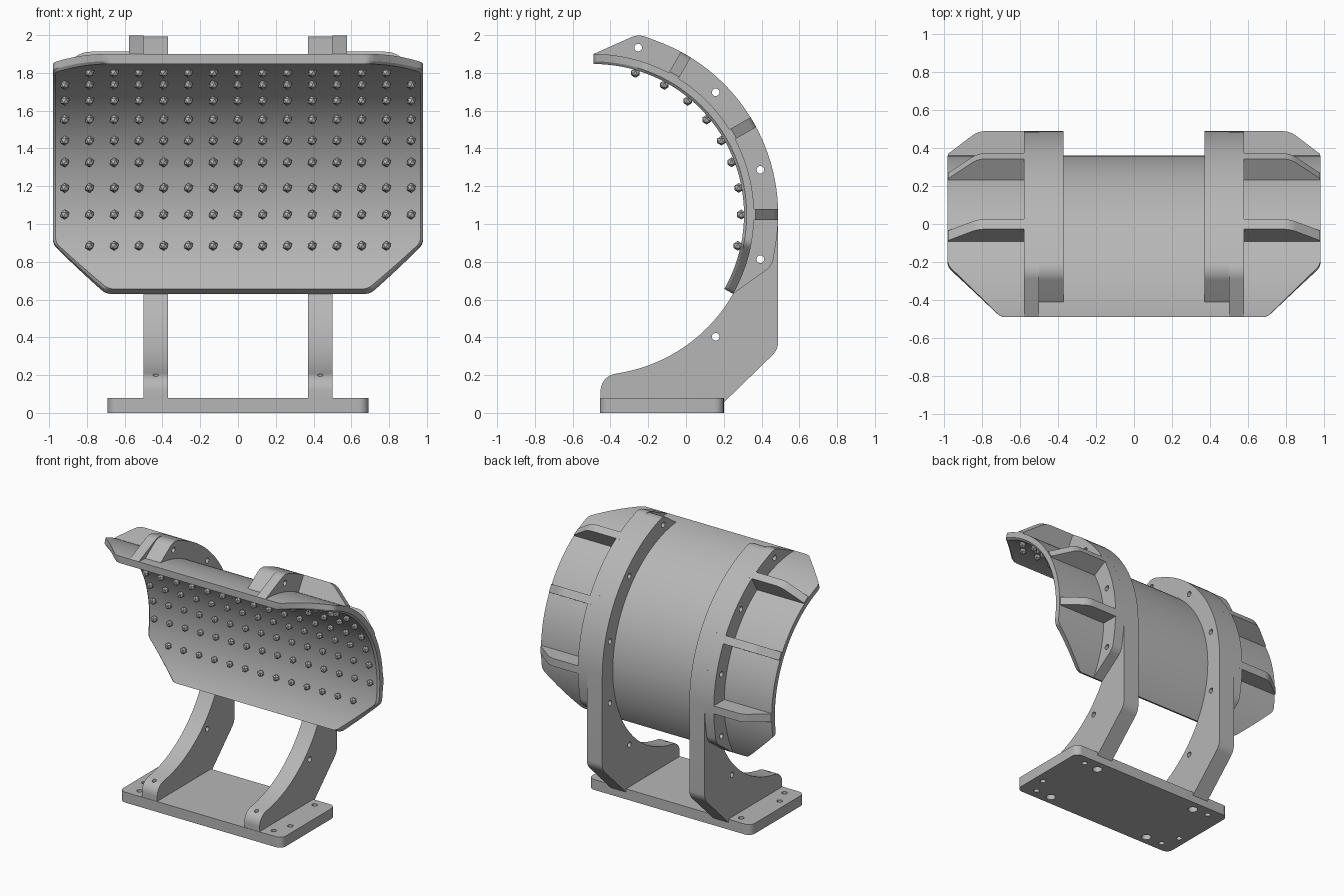
import bpy, bmesh, math
from mathutils import Matrix, Vector

if "Cube" in bpy.data.objects:
    bpy.data.objects.remove(bpy.data.objects["Cube"])

# One plain grey for everything
grey = bpy.data.materials.new("light_grey")
grey.use_nodes = True
grey.diffuse_color = (0.47, 0.47, 0.47, 1)
grey.node_tree.nodes["Principled BSDF"].inputs["Base Color"].default_value = (0.47, 0.47, 0.47, 1)

# Shared arc: centre in the YZ plane and the three radii
CY, CZ = -0.49, 1.05
R_IN, R_SHELL, R_RIM = 0.797, 0.85, 0.978
A_LOW, A_TOP = -29.6, 90


def polar(r, deg):
    a = math.radians(deg)
    return (CY + r * math.cos(a), CZ + r * math.sin(a))


def arc(r, start, end, n):
    return [polar(r, start + (end - start) * i / n) for i in range(n + 1)]


def rounded(points, closed=True):
    """Round each (u, v, radius) corner; plain (u, v) points stay sharp."""
    out = []
    n = len(points)
    for i, p in enumerate(points):
        c = Vector(p[:2])
        if len(p) < 3 or (not closed and i in (0, n - 1)):
            out.append(tuple(c))
            continue
        d0 = (Vector(points[i - 1][:2]) - c).normalized()
        d1 = (Vector(points[(i + 1) % n][:2]) - c).normalized()
        half = d0.angle(d1) / 2
        mid = c + (d0 + d1).normalized() * p[2] / math.sin(half)
        a, b = c + d0 * p[2] / math.tan(half), c + d1 * p[2] / math.tan(half)
        for k in range(9):
            d = (a - mid).lerp(b - mid, k / 8).normalized()
            out.append(tuple(mid + d * p[2]))
    return out


def finish(name, bm):
    bmesh.ops.recalc_face_normals(bm, faces=bm.faces)
    mesh = bpy.data.meshes.new(name)
    bm.to_mesh(mesh)
    bm.free()
    mesh.materials.append(grey)
    obj = bpy.data.objects.new(name, mesh)
    bpy.context.collection.objects.link(obj)
    return obj


def smooth(obj):
    bpy.ops.object.select_all(action="DESELECT")
    obj.select_set(True)
    bpy.context.view_layer.objects.active = obj
    bpy.ops.object.shade_smooth_by_angle(angle=math.radians(25))


def prism(name, profile, w0, w1, place):
    """Extrude a profile from w0 to w1; place maps (u, v, w) to a position."""
    bm = bmesh.new()
    ends = [[bm.verts.new(place(u, v, w)) for u, v in profile] for w in (w0, w1)]
    for ring in ends:
        bm.faces.new(ring)
    n = len(profile)
    for i in range(n):
        j = (i + 1) % n
        bm.faces.new((ends[0][i], ends[0][j], ends[1][j], ends[1][i]))
    return finish(name, bm)


def drill(obj, holes):
    """Cut (position, axis, radius, depth) cylinders out of an object."""
    bm = bmesh.new()
    for pos, axis, r, depth in holes:
        turn = Vector((0, 0, 1)).rotation_difference(Vector(axis)).to_matrix().to_4x4()
        bmesh.ops.create_cone(bm, cap_ends=True, segments=20, radius1=r, radius2=r,
                              depth=depth, matrix=Matrix.Translation(pos) @ turn)
    cutter = finish("hole_cutter", bm)
    cutter.hide_render = True
    mod = obj.modifiers.new("holes", "BOOLEAN")
    mod.operation, mod.solver, mod.object = "DIFFERENCE", "EXACT", cutter
    bpy.context.view_layer.objects.active = obj
    bpy.ops.object.modifier_apply(modifier=mod.name)
    bpy.data.objects.remove(cutter)


# Curved shell: half-width outline along the arc, swept round the centre
s0, s1 = (math.radians(a) * R_SHELL for a in (A_LOW, A_TOP))
outline = rounded([(s0, 0), (s0, 0.70, 0.07), (s0 + 0.28, 0.98, 0.07),
                   (s1 - 0.28, 0.98, 0.07), (s1, 0.70, 0.07), (s1, 0)], closed=False)[1:-1]
stations = [outline[0]]
for a, b in zip(outline, outline[1:]):
    steps = max(1, math.ceil((b[0] - a[0]) / 0.03))
    stations += [tuple(Vector(a).lerp(Vector(b), k / steps)) for k in range(1, steps + 1)]
bm = bmesh.new()
rings = []
lip = 0.014
for s, w in stations:
    section = [(-w, R_SHELL), (w, R_SHELL), (w, R_IN + lip), (w - lip, R_IN),
               (lip - w, R_IN), (-w, R_IN + lip)]
    rings.append([bm.verts.new((x, *polar(r, math.degrees(s / R_SHELL)))) for x, r in section])
for p, q in zip(rings, rings[1:]):
    for i in range(6):
        j = (i + 1) % 6
        bm.faces.new((p[i], p[j], q[j], q[i]))
bm.faces.new(rings[0])
bm.faces.new(rings[-1])
smooth(finish("curved_shell", bm))

# Faceted studs on the inner face; the end rows are shorter
bm = bmesh.new()
rows = [-12.2, 0, 10.4, 20.7, 30, 40, 50.3, 61.3, 73.5]
for deg in rows:
    reach = 6 if deg in (rows[0], rows[-1]) else 7
    for col in range(-reach, reach + 1):
        pos = Vector((col * 0.131, *polar(0.782, deg)))
        bmesh.ops.create_icosphere(bm, subdivisions=1, radius=0.026, matrix=Matrix.Translation(pos))
finish("studs", bm)

# Base plate with screw holes and counterbores under the arms
plate = rounded([(-0.69, -0.455, 0.05), (0.69, -0.455, 0.05), (0.69, 0.2, 0.05), (-0.69, 0.2, 0.05)])
base = prism("base_plate", plate, 0, 0.08, lambda u, v, w: (u, v, w))
up = (0, 0, 1)
holes = []
for side in (1, -1):
    holes += [((side * x, y, 0.04), up, 0.02, 0.2)
              for x, y in ((0.57, -0.38), (0.62, -0.25), (0.56, 0.13))]
    holes += [((side * 0.435, y, 0), up, 0.034, 0.09) for y in (-0.385, 0.12)]
drill(base, holes)
smooth(base)

# Side profiles of the arm and of the flange beside it
peak = (*polar(0.985, 76), 0.1)
arm_profile = rounded(
    arc(R_SHELL, 84.6, -79, 56)
    + [(-0.452, 0.192, 0.09), (-0.452, 0.055), (0.2, 0.055), (0.488, 0.335, 0.1)]
    + arc(R_RIM, 0, 70, 26) + [peak])
flange_profile = rounded(
    arc(R_SHELL, A_TOP, A_LOW, 40) + [(*polar(0.985, -16), 0.1)]
    + arc(R_RIM, -10, 70, 30) + [peak])
rib_profile = rounded([(0.55, 0.84), (0.975, 0.84), (0.978, 0.858), (0.82, R_RIM, 0.12), (0.55, R_RIM)])

for side, label in ((1, "left"), (-1, "right")):
    def across(u, v, w):
        return (side * w, u, v)

    # Supporting arm and flange with pin holes along the ring
    arm = prism(label + "_arm", arm_profile, 0.37, 0.5, across)
    flange = prism(label + "_flange", flange_profile, 0.5, 0.577, across)
    pins = [((side * 0.46, *polar(0.915, d)), (1, 0, 0), 0.02, 0.5) for d in (-15, 15, 45, 75)]
    low_pin = ((side * 0.46, *polar(0.915, -45)), (1, 0, 0), 0.02, 0.5)
    foot_hole = ((side * 0.435, -0.395, 0.15), up, 0.015, 0.3)
    drill(arm, pins + [low_pin, foot_hole])
    drill(flange, pins)
    smooth(arm)
    smooth(flange)

    # Outer stiffening ribs
    for name, deg in (("lower", 0), ("middle", 30), ("upper", 60)):
        a = math.radians(deg)

        def radial(u, v, w):
            return (side * u, CY + v * math.cos(a) - w * math.sin(a),
                    CZ + v * math.sin(a) + w * math.cos(a))
        smooth(prism(f"{label}_{name}_rib", rib_profile, -0.03, 0.03, radial))
